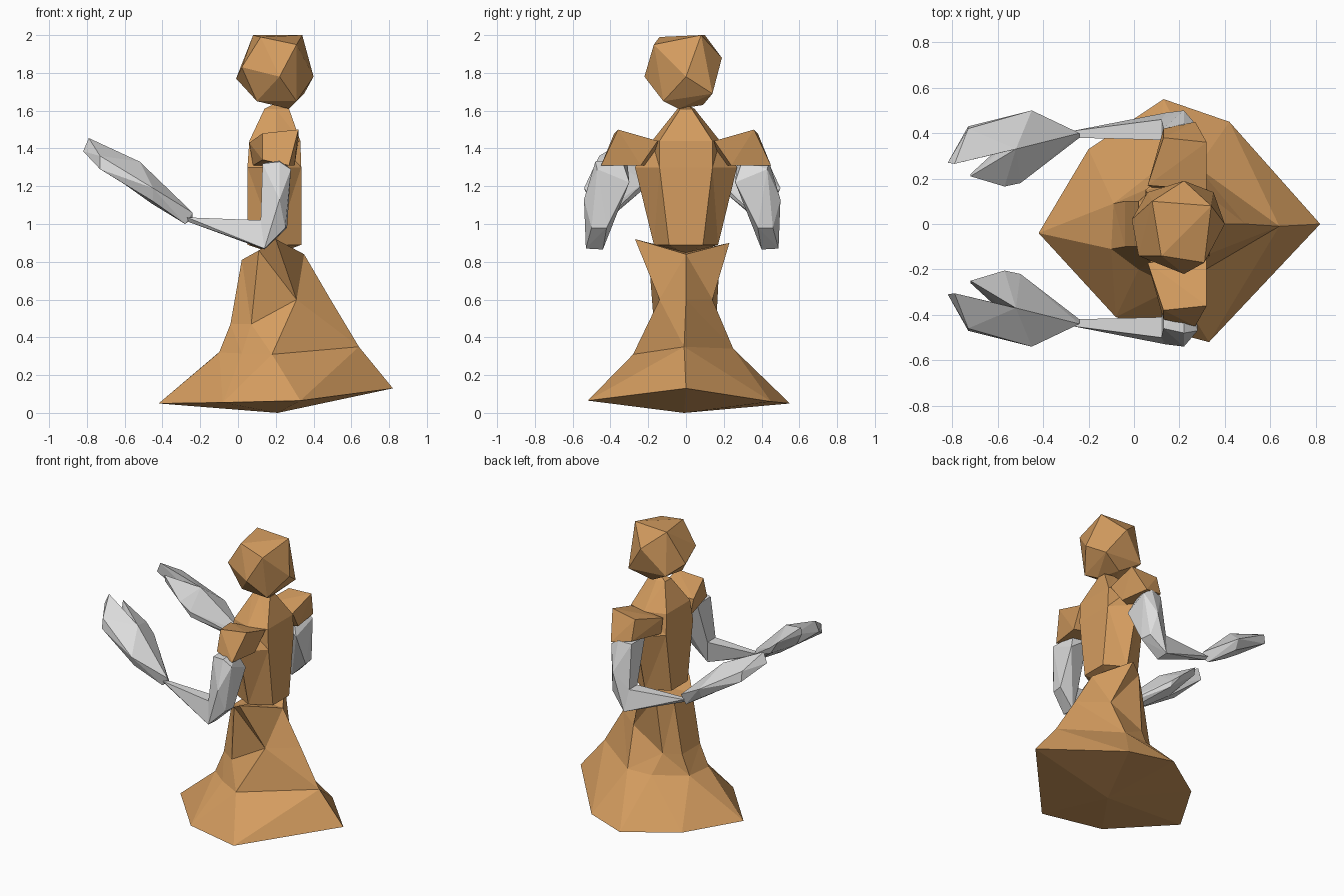
import bpy, bmesh


def material(name, rgb):
    m = bpy.data.materials.new(name)
    m.diffuse_color = (*rgb, 1)
    return m


clay = material("orange_clay", (0.66, 0.335, 0.115))
silver = material("light_grey", (0.72, 0.72, 0.72))


def finish(name, bm, mat):
    bmesh.ops.recalc_face_normals(bm, faces=bm.faces)
    me = bpy.data.meshes.new(name)
    bm.to_mesh(me)
    bm.free()
    me.materials.append(mat)
    ob = bpy.data.objects.new(name, me)
    bpy.context.collection.objects.link(ob)
    return ob


def hull(name, pts, mat):
    """Faceted solid wrapped around a few points."""
    bm = bmesh.new()
    for p in pts:
        bm.verts.new(p)
    bmesh.ops.convex_hull(bm, input=bm.verts[:])
    loose = [v for v in bm.verts if not v.link_faces]
    bmesh.ops.delete(bm, geom=loose, context='VERTS')
    return finish(name, bm, mat)


def loft(name, rings, bottom, top, mat):
    """Skin over cross-sections, closed with a point at each end."""
    bm = bmesh.new()
    rows = [[bm.verts.new(p) for p in r] for r in rings]
    n = len(rows[0])
    b, t = bm.verts.new(bottom), bm.verts.new(top)
    for i in range(n):
        j = (i + 1) % n
        for lo, hi in zip(rows, rows[1:]):
            bm.faces.new((lo[i], lo[j], hi[j], hi[i]))
        bm.faces.new((b, rows[0][j], rows[0][i]))
        bm.faces.new((t, rows[-1][i], rows[-1][j]))
    bmesh.ops.triangulate(bm, faces=bm.faces)
    return finish(name, bm, mat)


def pair(name, pts, mat, axis):
    """A solid on the +y side and its mirror image about y = axis."""
    hull("left_" + name, pts, mat)
    hull("right_" + name, [(x, 2 * axis - y, z) for x, y, z in pts], mat)


# flared skirt
skirt = [
    [(-.42, -.04, .05), (-.08, -.41, .055), (.33, -.52, .065), (.82, 0, .13),
     (.42, .45, .06), (.13, .55, .05), (-.20, .33, .05)],
    [(-.10, -.11, .32), (.02, -.20, .315), (.18, -.28, .31), (.64, -.01, .35),
     (.28, .25, .34), (.10, .24, .34), (-.09, .09, .33)],
    [(-.04, -.10, .47), (.07, -.17, .47), (.31, -.14, .60), (.49, 0, .60),
     (.31, .14, .60), (.07, .16, .47), (-.04, .10, .47)],
    [(.02, -.10, .81), (.11, -.20, .86), (.20, -.27, .92), (.35, 0, .84),
     (.20, .23, .90), (.11, .18, .86), (.02, .10, .81)],
]
loft("skirt", skirt, (.21, -.01, 0), (.2, 0, .85), clay)

# torso tapering into the neck: z, front x, back x, front/side/back half widths
torso = [(.89, .05, .335, .09, .17, .09), (1.30, .05, .335, .15, .27, .14),
         (1.44, .06, .33, .13, .18, .14), (1.61, .14, .27, .035, .045, .03)]
rings = []
for z, f, b, wf, ws, wb in torso:
    half = [(f, wf), (.2, ws), (b, wb)]
    rings.append([(x, -y, z) for x, y in half] + [(x, y, z) for x, y in half[::-1]])
loft("torso", rings, (.2, 0, .84), (.2, 0, 1.64), clay)

# head
hull("head", [(.08, .10, 2), (.34, .08, 2), (.31, -.17, 1.95), (.12, -.14, 1.99),
              (-.01, .02, 1.77), (.02, -.14, 1.83), (.40, 0, 1.78), (.22, .19, 1.88),
              (.22, -.22, 1.78), (.35, .14, 1.69), (.06, .14, 1.71), (.10, -.10, 1.65),
              (.27, -.04, 1.61), (.31, -.12, 1.65), (.20, .09, 1.63)], clay)

# shoulders
pair("shoulder", [(.08, .16, 1.31), (.06, .17, 1.43), (.32, .15, 1.44), (.32, .36, 1.5),
                  (.13, .38, 1.48), (.27, .45, 1.31), (.13, .42, 1.34),
                  (.30, .24, 1.31)], clay, 0)

# arms, raised forward
elbow = [(.12, .37, 1.02), (.12, .46, 1.02), (.14, .40, .865), (.14, .49, .87)]
pair("upper_arm", elbow + [
    (.13, .27, 1.32), (.22, .30, 1.34), (.27, .26, 1.22), (.13, .42, 1.32),
    (.22, .44, 1.33), (.28, .43, 1.29), (.26, .38, .98), (.25, .46, .98),
    (.22, .50, 1.13)], silver, -.02)
pair("forearm", elbow + [(-.27, .38, 1.035), (-.27, .41, 1.035), (-.26, .395, 1.01)],
     silver, -.02)

# open hands: palm, fingers and thumb
notch = [(-.60, .31, 1.29), (-.60, .33, 1.21)]
outer = [(-.45, .50, 1.19), (-.45, .47, 1.12)]
mid = [(-.52, .33, 1.33), (-.39, .38, 1.19), (-.46, .36, 1.11)]
inner = [(-.50, .18, 1.22), (-.57, .165, 1.28), (-.50, .19, 1.18)]
pair("palm", notch + outer + inner + mid + [
    (-.24, .40, 1.06), (-.28, .40, 1.0), (-.24, .38, 1.03)], silver, -.02)
pair("fingers", notch + outer + mid[:1] + [
    (-.73, .42, 1.36), (-.73, .43, 1.29), (-.82, .27, 1.385), (-.79, .265, 1.455)],
     silver, -.02)
pair("thumb", notch + inner + mid[:1] + [(-.72, .21, 1.41), (-.72, .22, 1.36)],
     silver, -.02)
